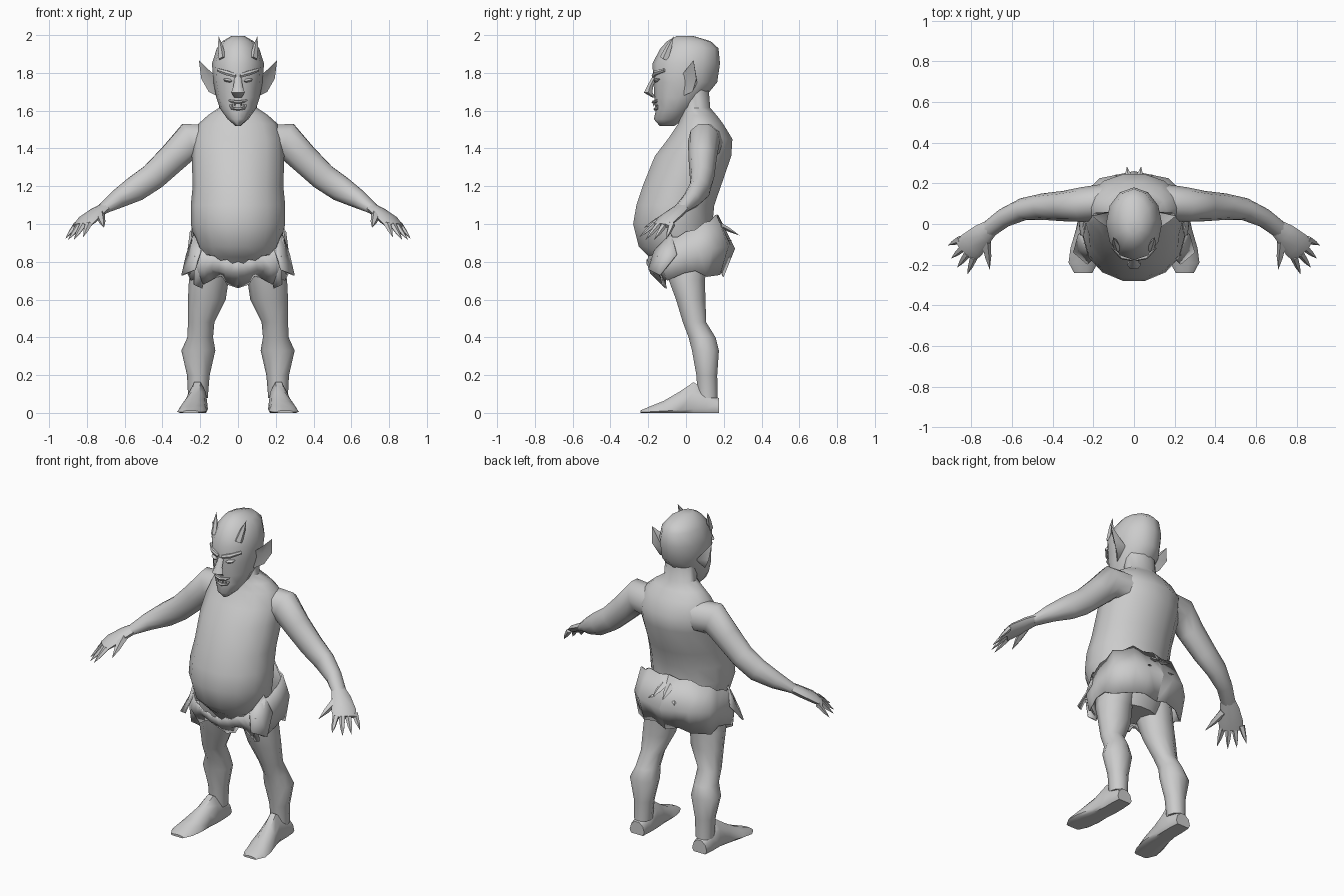
import bpy, bmesh, math
from mathutils import Vector

skin = bpy.data.materials.new("pale_grey")
skin.diffuse_color = (0.6, 0.6, 0.6, 1)


def finish(name, bm, mirror=False, thick=0, angle=50):
    bmesh.ops.remove_doubles(bm, verts=bm.verts, dist=0.0008)
    bmesh.ops.recalc_face_normals(bm, faces=bm.faces)
    me = bpy.data.meshes.new(name)
    bm.to_mesh(me)
    bm.free()
    me.materials.append(skin)
    ob = bpy.data.objects.new(name, me)
    bpy.context.collection.objects.link(ob)
    bpy.ops.object.select_all(action='DESELECT')
    ob.select_set(True)
    bpy.context.view_layer.objects.active = ob
    bpy.ops.object.shade_smooth_by_angle(angle=math.radians(angle))
    if thick:
        ob.modifiers.new("thickness", 'SOLIDIFY').thickness = thick
    if mirror:
        ob.modifiers.new("mirror", 'MIRROR')
    return ob


def loft(name, rings, sides=8, normal=None, ref=(0, 0, 1), mirror=False, angle=50):
    """Skin of elliptical rings (x, y, z, radius_a, radius_b)."""
    bm = bmesh.new()
    ref = Vector(ref)
    pts = [Vector(r[:3]) for r in rings]
    loops = []
    for i, r in enumerate(rings):
        n = Vector(normal) if normal else pts[min(i + 1, len(pts) - 1)] - pts[max(i - 1, 0)]
        n.normalize()
        u = n.cross(ref).normalized()
        v = u.cross(n)
        loop = []
        for k in range(sides):
            a = 2 * math.pi * k / sides
            p = pts[i] + u * r[3] * math.cos(a) + v * r[4] * math.sin(a)
            p.z = max(p.z, 0)
            loop.append(bm.verts.new(p))
        loops.append(loop)
    for a, b in zip(loops, loops[1:]):
        for k in range(sides):
            j = (k + 1) % sides
            bm.faces.new((a[k], a[j], b[j], b[k]))
    bm.faces.new(loops[0])
    bm.faces.new(loops[-1])
    return finish(name, bm, mirror, angle=angle)


def upright(name, levels, sides):
    """Horizontal rings given as (z, front y, back y, half width)."""
    return loft(name, [(0, (f + b) / 2, z, w, (b - f) / 2) for z, f, b, w in levels],
                sides, (0, 0, 1), (0, 1, 0))


def spike(name, base, tip, ra, rb, sides=5, mirror=True):
    mid = [(p * 0.45 + q * 0.55) for p, q in zip(base, tip)]
    return loft(name, [(*base, ra, rb), (*mid, ra * .65, rb * .65), (*tip, 0, 0)],
                sides, mirror=mirror)


def plate(name, pts, mirror=True):
    bm = bmesh.new()
    c = bm.verts.new(sum((Vector(p) for p in pts), Vector()) / len(pts))
    vs = [bm.verts.new(p) for p in pts]
    for k in range(len(vs)):
        bm.faces.new((c, vs[k], vs[(k + 1) % len(vs)]))
    return finish(name, bm, mirror, 0.008)


# Pot-bellied torso with neck
upright("torso", [
    (.72, -.09, .10, .15), (.78, -.14, .13, .19), (.825, -.20, .15, .19), (.88, -.255, .155, .22),
    (1.0, -.285, .145, .25), (1.1, -.268, .155, .25), (1.2, -.235, .19, .24), (1.36, -.17, .245, .245),
    (1.45, -.10, .25, .24), (1.53, -.045, .20, .21), (1.575, -.025, .165, .16),
    (1.615, -.02, .13, .10), (1.74, -.03, .12, .095)], 14)

# Head with jutting chin
upright("head", [
    (1.52, -.14, -.06, .015), (1.555, -.17, -.01, .055), (1.61, -.158, .04, .095),
    (1.67, -.168, .10, .115), (1.75, -.172, .165, .13), (1.85, -.178, .18, .138),
    (1.93, -.135, .172, .112), (1.968, -.10, .13, .082), (1.995, -.05, .04, .035)], 12)

# Face: nose, brows, eyes, lips, teeth
loft("nose", [(0, -.165, 1.78, .018, .015), (0, -.19, 1.73, .024, .018),
              (0, -.20, 1.695, .036, .026), (0, -.17, 1.67, .02, .01)],
     6, (0, 0, -1), (0, 1, 0))
loft("brow", [(.012, -.172, 1.785, .01, .012), (.06, -.162, 1.80, .012, .014),
              (.105, -.115, 1.815, .008, .01)], 6, mirror=True)
loft("eye", [(.03, -.165, 1.757, 0, 0), (.042, -.16, 1.758, .014, .01),
             (.064, -.148, 1.763, .014, .01), (.078, -.137, 1.768, 0, 0)], 6, mirror=True)
for lip, z, y, r in (("upper_lip", 1.645, -.17, .012), ("lower_lip", 1.608, -.162, .011)):
    loft(lip, [(-.058, y + .035, 1.66, .003, .003), (-.03, y + .008, z + .004, r, r * .7),
               (0, y, z, r, r * .8), (.03, y + .008, z + .004, r, r * .7),
               (.058, y + .035, 1.66, .003, .003)], 6)
spike("upper_tooth", (.015, -.168, 1.645), (.016, -.172, 1.62), .007, .006, 4)
spike("lower_tooth", (.03, -.158, 1.61), (.031, -.162, 1.638), .007, .006, 4)

# Horns and pointed ears
spike("horn", (.083, -.115, 1.875), (.103, -.065, 1.995), .02, .026)
bm = bmesh.new()
rim = [bm.verts.new(p) for p in ((.125, -.02, 1.79), (.17, .01, 1.83), (.207, .04, 1.868),
                                 (.195, .055, 1.77), (.155, .035, 1.70), (.115, -.01, 1.68))]
hollow = bm.verts.new((.15, .022, 1.765))
back = bm.verts.new((.11, .06, 1.75))
for k in range(6):
    a, b = rim[k], rim[(k + 1) % 6]
    bm.faces.new((a, b, hollow))
    bm.faces.new((b, a, back))
finish("ear", bm, True)

# Arms
loft("arm", [(.13, .11, 1.43, .09, .10), (.26, .095, 1.44, .085, .10), (.345, .088, 1.35, .075, .082),
             (.45, .085, 1.25, .065, .075), (.545, .073, 1.185, .055, .07),
             (.64, .03, 1.13, .047, .05), (.72, -.03, 1.077, .042, .026)], 10, mirror=True)

# Hands with four clawed fingers and a thumb
loft("palm", [(.70, -.015, 1.09, .04, .026), (.745, -.05, 1.062, .055, .028),
              (.80, -.105, 1.02, .07, .026), (.83, -.135, .99, .066, .016)], 8, mirror=True)
for base, tip in (((.855, -.075, 1.0), (.915, -.105, .92)), ((.84, -.115, .995), (.90, -.17, .915)),
                  ((.82, -.145, .995), (.87, -.215, .915)), ((.79, -.165, 1.0), (.82, -.248, .93))):
    spike("finger", base, tip, .02, .016)
spike("thumb", (.73, -.085, 1.05), (.71, -.225, .98), .026, .024)

# Legs and feet
loft("leg", [(.13, 0, .82, .11, .12), (.155, .005, .70, .105, .10), (.165, .025, .60, .10, .082),
             (.195, .045, .48, .07, .065), (.20, .085, .40, .068, .075), (.21, .103, .33, .09, .075),
             (.21, .11, .20, .06, .058), (.212, .115, .08, .052, .055)],
     10, (0, 0, 1), (0, 1, 0), True)
loft("foot", [(.215, .175, .02, .05, .06), (.215, .11, .02, .056, .10), (.215, .04, .02, .056, .15),
              (.225, -.03, .015, .062, .105), (.238, -.12, .01, .075, .055),
              (.25, -.19, .006, .072, .03), (.25, -.24, .004, .045, .01)],
     10, (0, -1, 0), (0, 0, 1), True)

# Ragged loincloth: top, middle and hem points from front to back
stations = [
    ((0, -.21, .80), (0, -.19, .74), (0, -.11, .66)),
    ((.06, -.21, .81), (.07, -.175, .74), (.06, -.11, .68)),
    ((.13, -.20, .83), (.14, -.16, .76), (.11, -.11, .72)),
    ((.20, -.16, .87), (.21, -.16, .77), (.18, -.12, .68)),
    ((.24, -.09, .93), (.258, -.11, .80), (.25, -.10, .70)),
    ((.255, 0, .96), (.27, 0, .84), (.27, -.01, .74)),
    ((.24, .10, 1.01), (.258, .14, .87), (.25, .11, .72)),
    ((.14, .16, 1.05), (.17, .225, .88), (.16, .18, .73)),
    ((0, .17, 1.05), (0, .26, .87), (0, .20, .72))]
cols = []
for i, s in enumerate(stations):
    cols.append([Vector(p) for p in s])
    if i + 1 < len(stations):
        mid = [(Vector(p) + Vector(q)) / 2 for p, q in zip(s, stations[i + 1])]
        mid[0].z -= .015
        mid[2].z += .022 * (i % 2)
        cols.append(mid)
bm = bmesh.new()
grid = [[bm.verts.new(p) for p in c] for c in cols]
for a, b in zip(grid, grid[1:]):
    for k in range(2):
        bm.faces.new((a[k], b[k], b[k + 1], a[k + 1]))
finish("loincloth", bm, True, 0.008)

# Torn side flaps and rear knot ends
plate("side_flap", [(.235, -.08, .95), (.20, -.17, .86), (.23, -.20, .76), (.30, -.14, .73), (.275, -.05, .84)])
plate("front_flap", [(.15, -.16, .84), (.23, -.15, .83), (.235, -.12, .68), (.19, -.10, .66)])
spike("knot_end", (.02, .17, 1.0), (.035, .283, .94), .03, .015, 4)
spike("knot_tip", (.05, .18, .93), (.09, .245, .91), .025, .012, 4)
